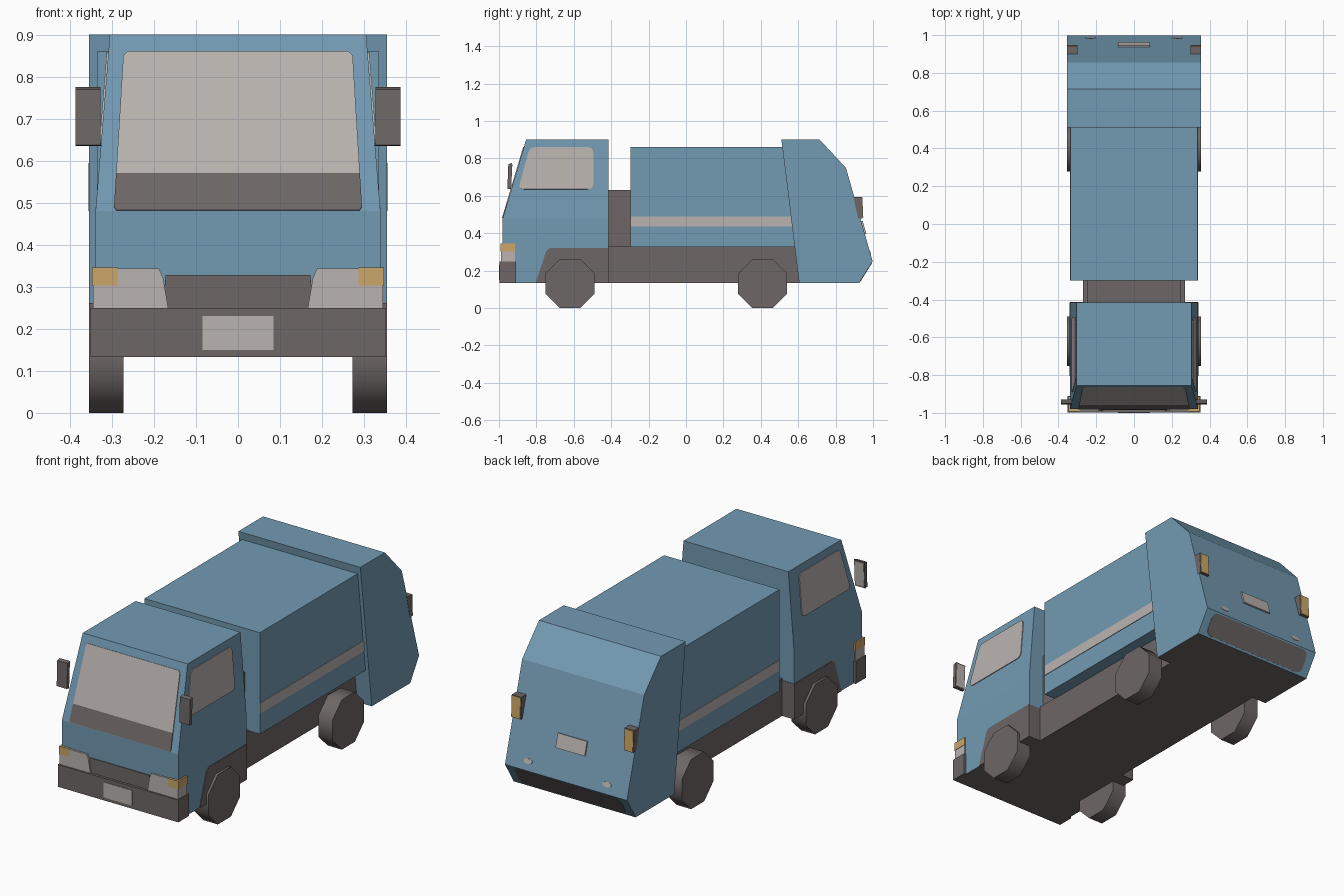
import bpy, bmesh, math
from mathutils import Vector

if "Cube" in bpy.data.objects:
    bpy.data.objects.remove(bpy.data.objects["Cube"])


def material(name, rgb):
    m = bpy.data.materials.new(name)
    m.diffuse_color = (*rgb, 1)
    m.use_nodes = True
    m.node_tree.nodes["Principled BSDF"].inputs["Base Color"].default_value = m.diffuse_color
    return m


BLUE = material("blue paint", (0.17, 0.325, 0.45))
DARK = material("dark grey", (0.155, 0.136, 0.132))
LIGHT = material("light grey", (0.49, 0.45, 0.435))
AMBER = material("amber", (0.60, 0.39, 0.14))


def finish(bm, name, *mats):
    bmesh.ops.recalc_face_normals(bm, faces=bm.faces)
    me = bpy.data.meshes.new(name)
    for m in mats:
        me.materials.append(m)
    # second material, when given, goes on the underside
    if len(mats) > 1:
        bm.normal_update()
        for f in bm.faces:
            f.material_index = int(f.normal.z < -0.9)
    bm.to_mesh(me)
    bm.free()
    ob = bpy.data.objects.new(name, me)
    bpy.context.collection.objects.link(ob)
    return ob


def prism_bm(points, vec):
    bm = bmesh.new()
    face = bm.faces.new([bm.verts.new(p) for p in points])
    top = bmesh.ops.extrude_face_region(bm, geom=[face])["geom"]
    bmesh.ops.translate(bm, vec=vec, verts=[v for v in top if isinstance(v, bmesh.types.BMVert)])
    return bm


def prism(name, points, vec, *mats):
    return finish(prism_bm(points, vec), name, *mats)


def box(name, x, y, z, *mats):
    pts = [(x[0], y[0], z[0]), (x[1], y[0], z[0]), (x[1], y[1], z[0]), (x[0], y[1], z[0])]
    return prism(name, pts, (0, 0, z[1] - z[0]), *mats)


def plate(name, points, normal, mat, lift=0.004):
    n = Vector(normal).normalized()
    pts = [Vector(p) - n * 0.002 for p in points]
    return prism(name, pts, n * (lift + 0.002), mat)


def rounded(pts, r, n=4):
    # replace each corner of a 2D outline by a short curve
    out = []
    pts = [Vector(p) for p in pts]
    for i, p in enumerate(pts):
        a = p + (pts[i - 1] - p).normalized() * r
        b = p + (pts[(i + 1) % len(pts)] - p).normalized() * r
        for k in range(n + 1):
            t = k / n
            out.append(a * (1 - t) ** 2 + p * 2 * t * (1 - t) + b * t * t)
    return out


# cab, narrowing above the waist line
HALF, TOP, WAIST = 0.339, 0.305, 0.48
profile = [(-0.98, 0.133), (-0.98, WAIST), (-0.855, 0.9), (-0.415, 0.9), (-0.415, 0.133)]
bm = prism_bm([(-HALF, y, z) for y, z in profile], (2 * HALF, 0, 0))
bmesh.ops.bisect_plane(bm, geom=bm.verts[:] + bm.edges[:] + bm.faces[:],
                       plane_co=(0, 0, WAIST), plane_no=(0, 0, 1))
for v in bm.verts:
    if v.co.z > 0.8:
        v.co.x *= TOP / HALF
finish(bm, "cab", BLUE, DARK)


def cab_x(z):
    return HALF - (z - WAIST) / 0.42 * (HALF - TOP)


def cab_y(z):
    return -0.98 + (z - WAIST) / 0.42 * 0.125


# windscreen glass with dark dashboard band
front_n = (0, -0.42, 0.125)
glass = [(-0.29, 0.57), (0.29, 0.57), (0.278, 0.76), (0.272, 0.86), (-0.272, 0.86), (-0.278, 0.76)]
glass = glass[:2] + [(0.273, 0.85), (0.263, 0.86), (-0.263, 0.86), (-0.273, 0.85)]
plate("windscreen", [(x, cab_y(z), z) for x, z in glass], front_n, LIGHT)
band = [(-0.29, 0.482), (0.29, 0.482), (0.295, 0.49), (0.29, 0.57), (-0.29, 0.57), (-0.295, 0.49)]
plate("dashboard_band", [(x, cab_y(z), z) for x, z in band], front_n, DARK)

# grille, bumper and number plate
plate("grille", [(-0.18, -0.98, 0.245), (0.18, -0.98, 0.245), (0.172, -0.98, 0.328), (-0.172, -0.98, 0.328)],
      (0, -1, 0), DARK)
box("front_bumper", (-0.351, 0.351), (-0.997, -0.91), (0.133, 0.25), DARK)
box("front_number_plate", (-0.084, 0.084), (-1.0, -0.99), (0.15, 0.23), LIGHT)

# chassis and the tall frame behind the cab
box("chassis", (-0.27, 0.27), (-0.43, 0.63), (0.133, 0.33), DARK)
box("frame_behind_cab", (-0.25, 0.25), (-0.42, -0.29), (0.133, 0.63), DARK)
plate("cab_rear_skirt", [(-HALF, -0.415, 0.133), (HALF, -0.415, 0.133), (HALF, -0.415, 0.32), (-HALF, -0.415, 0.32)],
      (0, 1, 0), DARK, 0.002)

# refuse body
box("refuse_body", (-0.336, 0.336), (-0.298, 0.6), (0.326, 0.86), BLUE)

# tail hopper
hopper = [(0.51, 0.9), (0.715, 0.9), (0.855, 0.75), (0.998, 0.25), (0.925, 0.133), (0.605, 0.133)]
prism("tail_hopper", [(-0.355, y, z) for y, z in hopper], (0.71, 0, 0), BLUE, DARK)


def tail_y(z):
    return 0.998 - (z - 0.25) * 0.286


tail_n = (0, 0.5, 0.143)
plate("rear_number_plate", [(x, tail_y(z), z) for x, z in
      [(-0.085, 0.395), (0.085, 0.395), (0.085, 0.465), (-0.085, 0.465)]], tail_n, LIGHT, 0.008)
chamfer = rounded([(-0.31, 0.142), (0.31, 0.142), (0.31, 0.243), (-0.31, 0.243)], 0.035)
plate("rear_lower_panel", [(x, 0.925 + (z - 0.133) * 0.624, z) for x, z in chamfer],
      (0, 0.117, -0.073), DARK, 0.002)

# parts repeated on both sides
for s, side in ((1, "left"), (-1, "right")):
    # side window
    win = rounded([(-0.897, 0.635), (-0.495, 0.635), (-0.495, 0.86), (-0.835, 0.86)], 0.03)
    plate(side + "_window", [(s * cab_x(z), y, z) for y, z in win], (s * 0.42, 0, 0.034), LIGHT)
    # dark lower cab skirt
    skirt = [(-0.805, 0.133), (-0.765, 0.25), (-0.75, 0.3), (-0.73, 0.32), (-0.415, 0.32), (-0.415, 0.133)]
    plate(side + "_cab_skirt", [(s * HALF, y, z) for y, z in skirt], (s, 0, 0), DARK, 0.003)
    # body stripe
    stripe = [(-0.298, 0.435), (0.58, 0.435), (0.58, 0.49), (-0.298, 0.49)]
    plate(side + "_stripe", [(s * 0.336, y, z) for y, z in stripe], (s, 0, 0), LIGHT, 0.003)
    # headlight with amber indicator corner
    lamp = [(0.166, 0.25), (0.345, 0.25), (0.345, 0.344), (0.188, 0.344), (0.178, 0.32)]
    prism(side + "_headlight", [(s * x, -0.99, z) for x, z in lamp], (0, 0.075, 0), LIGHT)
    box(side + "_indicator", sorted((s * 0.287, s * 0.347)), (-0.992, -0.913), (0.303, 0.346), AMBER)
    # wing mirror with glass facing back
    mirror = [(-0.955, 0.637), (-0.937, 0.635), (-0.93, 0.775), (-0.95, 0.77)]
    prism(side + "_mirror", [(s * 0.327, y, z) for y, z in mirror], (s * 0.06, 0, 0), DARK)
    plate(side + "_mirror_glass", [(s * x, -0.937 + (z - 0.635) * 0.05, z) for x, z in
          [(0.331, 0.642), (0.383, 0.642), (0.383, 0.768), (0.331, 0.768)]], (0, 1, -0.05), LIGHT, 0.002)
    # tail lamp housing and amber lens
    lamp = [(0.895, 0.595), (0.94, 0.595), (0.945, 0.48), (0.92, 0.48)]
    prism(side + "_tail_lamp", [(s * 0.3, y, z) for y, z in lamp], (s * 0.056, 0, 0), DARK)
    plate(side + "_tail_lens", [(s * 0.303, 0.945, 0.483), (s * 0.353, 0.945, 0.483),
          (s * 0.353, 0.94, 0.592), (s * 0.303, 0.94, 0.592)], (0, 1, 0.045), AMBER, 0.003)
    # small reflector on the tail
    spot = [(s * 0.23 + 0.027 * math.cos(a), 0.295 + 0.013 * math.sin(a))
            for a in [i * math.pi / 4 for i in range(8)]]
    plate(side + "_reflector", [(x, tail_y(z), z) for x, z in spot], tail_n, LIGHT, 0.002)
    # eight-sided wheels
    for y, end in ((-0.62, "front"), (0.41, "rear")):
        r = 0.131 / math.cos(math.pi / 8)
        ring = [(s * 0.272, y + r * math.cos(a), 0.131 + r * math.sin(a))
                for a in [(i + 0.5) * math.pi / 4 for i in range(8)]]
        wheel = prism(f"{end}_{side}_wheel", ring, (s * 0.083, 0, 0), DARK)
        wheel.data.shade_smooth()
        wheel.data.set_sharp_from_angle(angle=math.radians(50))
